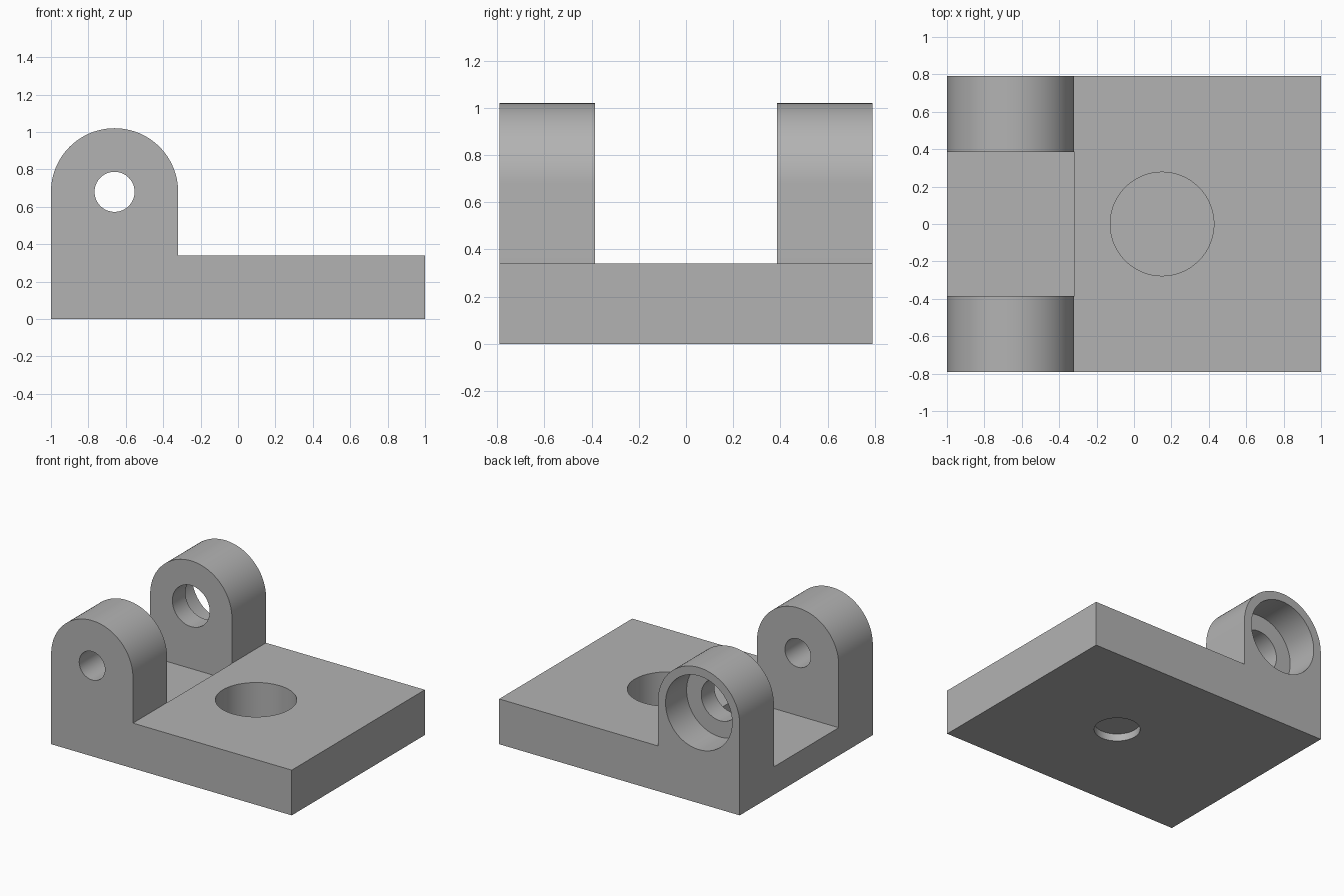
import bpy, bmesh, math
from mathutils import Matrix

cube = bpy.data.objects.get("Cube")
if cube:
    bpy.data.objects.remove(cube, do_unlink=True)

# Main dimensions
HALF_Y, BASE_TOP, GAP_FLOOR = 0.79, 0.34, 0.21
LUG_R, LUG_X, LUG_Z, LUG_INNER = 0.34, -0.66, 0.68, 0.385
POCKET_X = 0.15

grey = bpy.data.materials.new("plain_grey")
grey.use_nodes = True
grey.diffuse_color = (0.45, 0.45, 0.45, 1)
grey.node_tree.nodes["Principled BSDF"].inputs["Base Color"].default_value = grey.diffuse_color


def make_object(name, bm):
    bmesh.ops.recalc_face_normals(bm, faces=bm.faces)
    mesh = bpy.data.meshes.new(name)
    bm.to_mesh(mesh)
    bm.free()
    mesh.materials.append(grey)
    obj = bpy.data.objects.new(name, mesh)
    bpy.context.collection.objects.link(obj)
    return obj


def cylinder(name, radius, start, end, axis):
    """Cylinder along z (through the base) or y (through a lug)."""
    bm = bmesh.new()
    bmesh.ops.create_cone(bm, cap_ends=True, segments=96, radius1=radius,
                          radius2=radius, depth=end - start)
    mid = (start + end) / 2
    if axis == "z":
        place = Matrix.Translation((POCKET_X, 0, mid))
    else:
        place = Matrix.Translation((LUG_X, mid, LUG_Z)) @ Matrix.Rotation(math.pi / 2, 4, "X")
    bm.transform(place)
    return make_object(name, bm)


def box(name, low, high):
    bm = bmesh.new()
    bmesh.ops.create_cube(bm, size=1)
    for v in bm.verts:
        v.co = [h if c > 0 else l for c, l, h in zip(v.co, low, high)]
    return make_object(name, bm)


# Side profile: flat base with a round-topped lug, extruded across the width
profile = [(-1, 0), (1, 0), (1, BASE_TOP), (LUG_X + LUG_R, BASE_TOP)]
profile += [(LUG_X + LUG_R * math.cos(math.pi * i / 48),
             LUG_Z + LUG_R * math.sin(math.pi * i / 48)) for i in range(49)]
bm = bmesh.new()
face = bm.faces.new([bm.verts.new((x, -HALF_Y, z)) for x, z in profile])
extruded = bmesh.ops.extrude_face_region(bm, geom=[face])["geom"]
bmesh.ops.translate(bm, vec=(0, 2 * HALF_Y, 0),
                    verts=[g for g in extruded if isinstance(g, bmesh.types.BMVert)])
body = make_object("hinge_bracket", bm)

# Cutters: gap between lugs, pin holes, stepped bore, pockets in the base
cutters = [
    box("lug_gap", (-1.1, -LUG_INNER, GAP_FLOOR), (LUG_X + LUG_R + 0.001, LUG_INNER, 1.2)),
    cylinder("front_pin_hole", 0.107, -0.9, -0.2, "y"),
    cylinder("back_pin_hole", 0.155, 0.2, 0.7, "y"),
    cylinder("back_counterbore", 0.277, 0.54, 0.9, "y"),
    cylinder("top_pocket", 0.277, 0.07, 0.5, "z"),
    cylinder("bottom_pocket", 0.157, -0.1, 0.055, "z"),
]
for cutter in cutters:
    mod = body.modifiers.new(cutter.name, "BOOLEAN")
    mod.operation = "DIFFERENCE"
    mod.solver = "EXACT"
    mod.object = cutter
    cutter.hide_render = True

# Apply the cuts, then remove the cutters
bpy.ops.object.select_all(action="DESELECT")
body.select_set(True)
bpy.context.view_layer.objects.active = body
for cutter in cutters:
    bpy.ops.object.modifier_apply(modifier=cutter.name)
    bpy.data.objects.remove(cutter, do_unlink=True)
bpy.ops.object.shade_smooth_by_angle(angle=math.radians(30))
